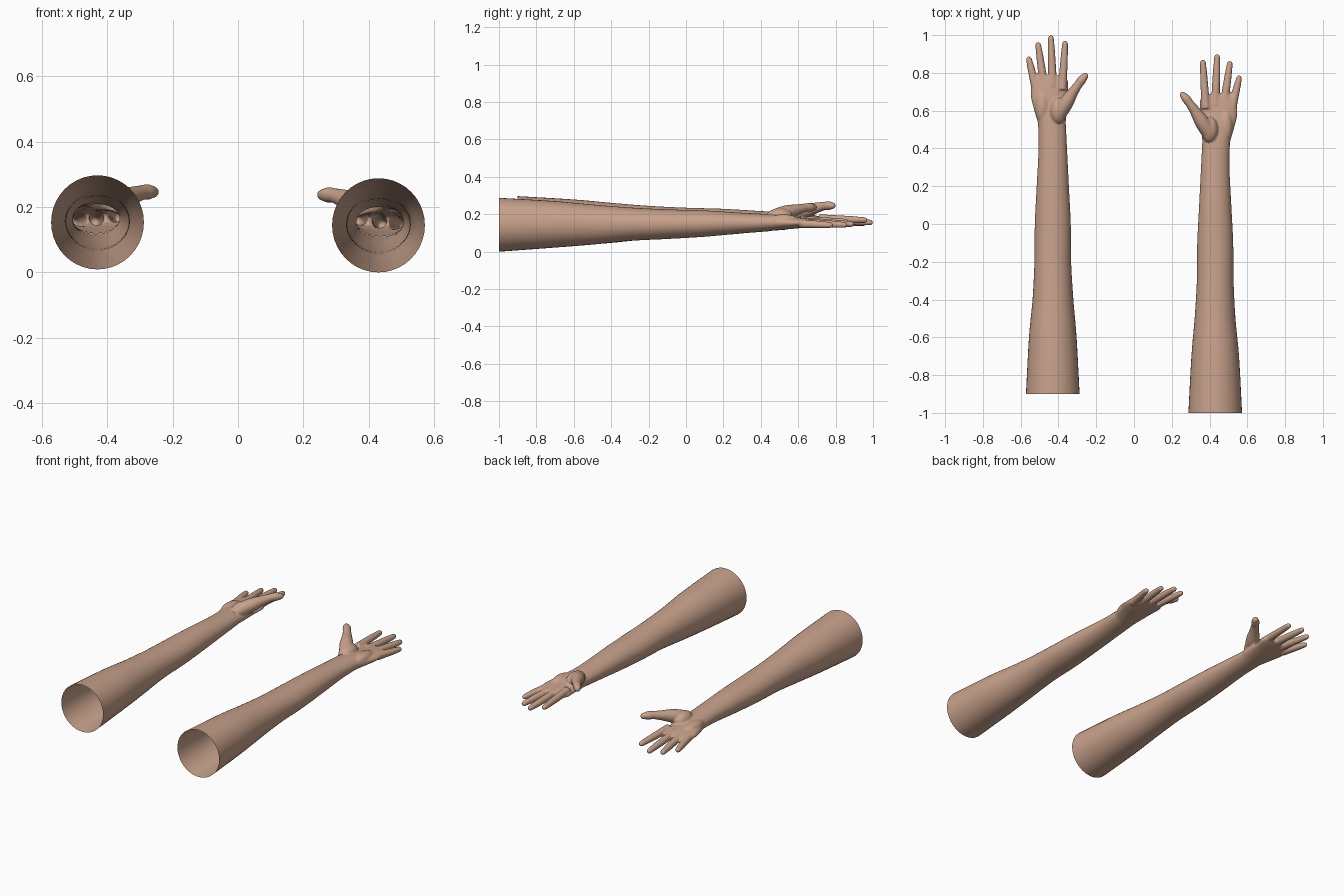
import bpy, bmesh, math
from mathutils import Vector

cube = bpy.data.objects.get("Cube")
if cube:
    bpy.data.objects.remove(cube, do_unlink=True)

skin = bpy.data.materials.new("skin")
skin.use_nodes = True
tone = (0.58, 0.36, 0.26, 1)
skin.diffuse_color = tone
bsdf = skin.node_tree.nodes["Principled BSDF"]
bsdf.inputs["Base Color"].default_value = tone
bsdf.inputs["Roughness"].default_value = 0.7


def spline(rows, steps):
    """Smooth in-between rows through the given rows (Catmull-Rom)."""
    rows = [Vector(r) for r in rows]
    out = []
    for i in range(len(rows) - 1):
        a, b = rows[max(i - 1, 0)], rows[i]
        c, d = rows[i + 1], rows[min(i + 2, len(rows) - 1)]
        for s in range(steps):
            t = s / steps
            out.append(b + (c - a) * t / 2 + (a * 2 - b * 5 + c * 4 - d) * t * t / 2
                       + (b * 3 - a - c * 3 + d) * t ** 3 / 2)
    return out + [rows[-1]]


def skin_rings(bm, rings, capped):
    loops = [[bm.verts.new(p) for p in ring] for ring in rings]
    n = len(loops[0])
    for a, b in zip(loops, loops[1:]):
        for k in range(n):
            bm.faces.new((a[k], a[(k + 1) % n], b[(k + 1) % n], b[k]))
    if capped:
        bm.faces.new(loops[0][::-1])
        bm.faces.new(loops[-1])


def limb(bm, sections, segments=40, capped=True):
    """Loft of upright ellipses; each section is (along, across, half width, height, half height)."""
    rings = []
    for u, x, rx, z, rz in spline(sections, 5):
        angles = [math.tau * k / segments for k in range(segments)]
        rings.append([(x + rx * math.cos(a), u, z + rz * math.sin(a)) for a in angles])
    skin_rings(bm, rings, capped)


def digit(bm, points, segments=16):
    """Round tube along points (across, along, height, radius) with a domed tip."""
    rows = spline(points, 4)
    centres = [Vector(r[:3]) for r in rows]
    radii = [r[3] for r in rows]
    tip, r0 = centres[-1], radii[-1]
    ahead = (tip - centres[-2]).normalized()
    for a in (0.4, 0.8, 1.15, 1.45):
        centres.append(tip + ahead * r0 * math.sin(a))
        radii.append(r0 * math.cos(a))
    rings = []
    for i, c in enumerate(centres):
        d = (centres[min(i + 1, len(centres) - 1)] - centres[max(i - 1, 0)]).normalized()
        side = d.cross(Vector((0, 0, 1))).normalized()
        up = side.cross(d)
        rings.append([c + (side * math.cos(a) + up * math.sin(a)) * radii[i]
                      for a in (math.tau * k / segments for k in range(segments))])
    skin_rings(bm, rings, True)


def blob(bm, centre, size):
    made = bmesh.ops.create_uvsphere(bm, u_segments=20, v_segments=12, radius=1)["verts"]
    bmesh.ops.scale(bm, vec=size, verts=made)
    bmesh.ops.translate(bm, vec=centre, verts=made)


# Forearm and upper arm sleeve, open at both ends
arm = bmesh.new()
limb(arm, [(0, 0, .142, .144, .144), (.3, 0, .126, .146, .124),
           (.5, .001, .108, .145, .107), (.7, 0, .097, .147, .089),
           (.9, 0, .095, .147, .079), (1.1, 0, .085, .15, .07),
           (1.3, 0, .075, .153, .055), (1.44, -.005, .073, .155, .046)], capped=False)
bmesh.ops.recalc_face_normals(arm, faces=arm.faces)

# Palm with its two pads
hand = bmesh.new()
limb(hand, [(1.37, -.005, .07, .155, .044), (1.43, -.005, .073, .156, .046),
            (1.5, -.012, .086, .155, .039), (1.58, -.02, .097, .154, .031),
            (1.64, -.014, .097, .155, .024), (1.685, -.01, .08, .157, .015)])
blob(hand, (.03, 1.5, .19), (.046, .07, .042))
blob(hand, (-.055, 1.52, .168), (.038, .085, .032))

# Four fingers: knuckle and tip as (across, along, height), little finger first
fingers = [((-.088, 1.61, .15), (-.126, 1.772, .142)),
           ((-.045, 1.62, .155), (-.077, 1.848, .143)),
           ((.0, 1.63, .16), (-.01, 1.884, .147)),
           ((.05, 1.61, .168), (.065, 1.855, .16))]
for base, tip in fingers:
    base, tip = Vector(base), Vector(tip)
    shape = ((0, .024), (.3, .022), (.55, .0205), (.75, .019), (1, .0155))
    digit(hand, [(*(base.lerp(tip, f)), r) for f, r in shape])

# Thumb
digit(hand, [(.03, 1.48, .19, .04), (.07, 1.54, .21, .039), (.105, 1.595, .225, .029),
             (.135, 1.638, .235, .023), (.153, 1.662, .237, .024), (.171, 1.683, .237, .018)])
bmesh.ops.recalc_face_normals(hand, faces=hand.faces)

# Fuse the hand into one smooth skin, then open it at the wrist
raw = bpy.data.meshes.new("hand_raw")
hand.to_mesh(raw)
helper = bpy.data.objects.new("hand_helper", raw)
bpy.context.collection.objects.link(helper)
helper.hide_render = True
fuse = helper.modifiers.new("fuse", 'REMESH')
fuse.mode = 'VOXEL'
fuse.voxel_size = .005
soften = helper.modifiers.new("soften", 'SMOOTH')
soften.factor = .5
soften.iterations = 6
bpy.context.view_layer.update()
fused = helper.evaluated_get(bpy.context.evaluated_depsgraph_get())
hand.clear()
hand.from_mesh(fused.to_mesh())
bpy.data.objects.remove(helper, do_unlink=True)
bmesh.ops.bisect_plane(hand, geom=hand.verts[:] + hand.edges[:] + hand.faces[:],
                       plane_co=(0, 1.43, 0), plane_no=(0, 1, 0), clear_inner=True)

# Place each part on both sides; the left side is mirrored and set further forward
for side, mirror, place in (("right", 1, (-.43, -.9, .009)), ("left", -1, (.43, -1, 0))):
    for name, source in (("arm", arm), ("hand", hand)):
        bm = source.copy()
        bmesh.ops.scale(bm, vec=(mirror, 1, 1), verts=bm.verts)
        if mirror < 0:
            bmesh.ops.reverse_faces(bm, faces=bm.faces)
        bmesh.ops.translate(bm, vec=place, verts=bm.verts)
        for f in bm.faces:
            f.smooth = True
        mesh = bpy.data.meshes.new(f"{side}_{name}")
        bm.to_mesh(mesh)
        bm.free()
        mesh.materials.append(skin)
        bpy.context.collection.objects.link(bpy.data.objects.new(f"{side}_{name}", mesh))
